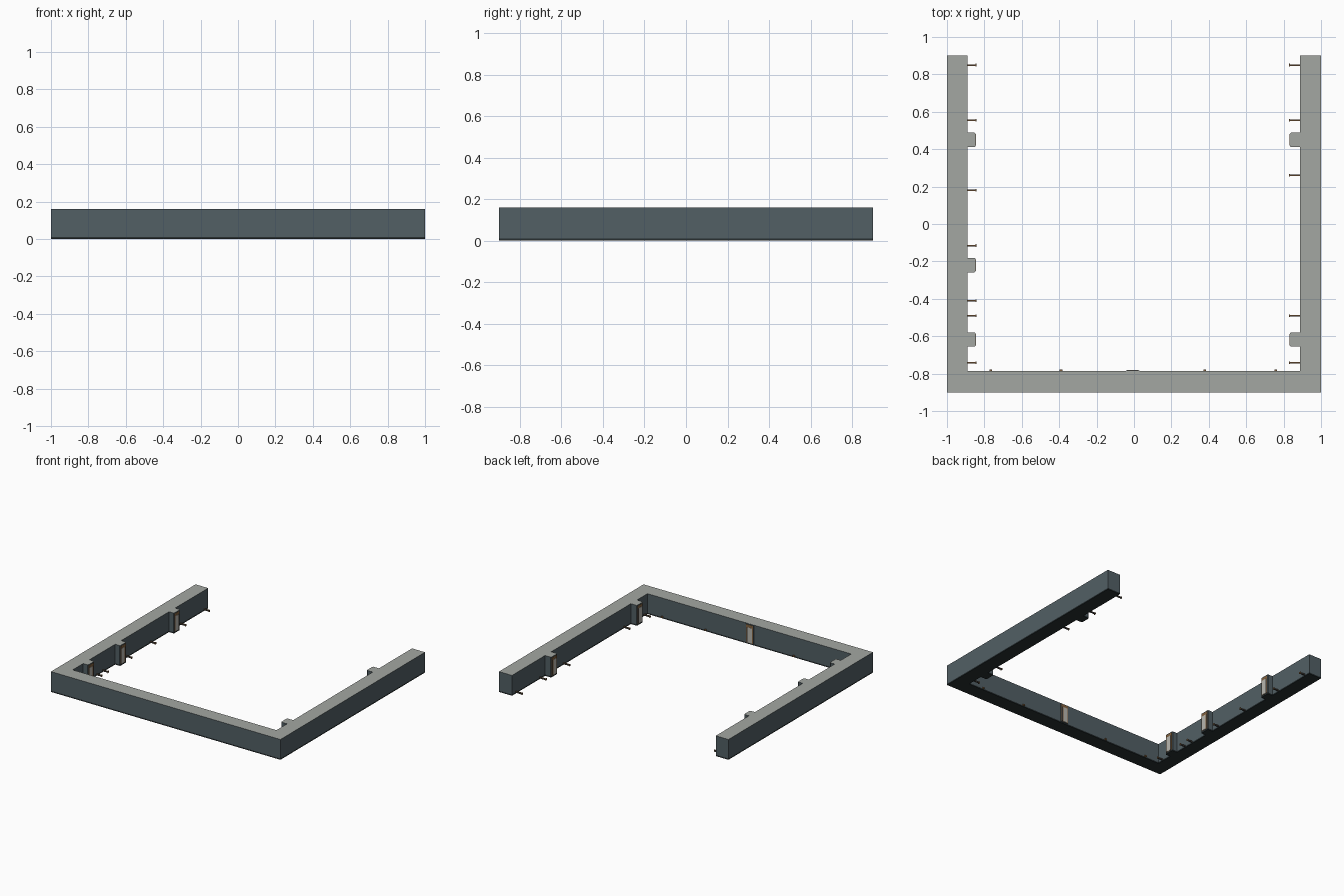
import bpy, bmesh

if "Cube" in bpy.data.objects:
    bpy.data.objects.remove(bpy.data.objects["Cube"])


def material(name, rgb):
    m = bpy.data.materials.new(name)
    m.diffuse_color = (*rgb, 1)
    m.use_nodes = True
    m.node_tree.nodes["Principled BSDF"].inputs["Base Color"].default_value = m.diffuse_color
    return m


SLATE = material("slate wall", (0.085, 0.115, 0.13))
CONCRETE = material("pale concrete", (0.37, 0.39, 0.365))
BASE = material("dark base", (0.02, 0.028, 0.03))
BRONZE = material("bronze", (0.22, 0.12, 0.05))
PANEL = material("pale panel", (0.48, 0.47, 0.43))
STEEL = material("dark steel", (0.045, 0.04, 0.035))

H = 0.16          # wall height
BASE_H = 0.01     # dark band at the foot


def extrude(name, outline, z0, z1, side, top=None, bottom=None):
    """Upright prism from a counter-clockwise outline, coloured by face direction."""
    bm = bmesh.new()
    face = bm.faces.new([bm.verts.new((x, y, z0)) for x, y in outline])
    res = bmesh.ops.extrude_face_region(bm, geom=[face])
    for v in res["geom"]:
        if isinstance(v, bmesh.types.BMVert):
            v.co.z = z1
    bmesh.ops.recalc_face_normals(bm, faces=bm.faces)
    for f in bm.faces:
        f.material_index = 1 if f.normal.z > 0.5 else 2 if f.normal.z < -0.5 else 0
    me = bpy.data.meshes.new(name)
    bm.to_mesh(me)
    bm.free()
    for m in (side, top or side, bottom or side):
        me.materials.append(m)
    ob = bpy.data.objects.new(name, me)
    bpy.context.collection.objects.link(ob)
    return ob


def box(name, x, y, z, mat):
    (x0, x1), (y0, y1) = sorted(x), sorted(y)
    return extrude(name, [(x0, y0), (x1, y0), (x1, y1), (x0, y1)], *z, mat)


def door(name, place, centre, face, out):
    """Thin door plates; place(u, d) turns along/outward ranges into x, y ranges."""
    def plate(part, u0, u1, d, z, mat):
        x, y = place((centre + u0, centre + u1), (face, face + out * d))
        box(name + "_" + part, x, y, z, mat)
    plate("frame", -0.031, 0.031, 0.002, (0.012, 0.153), BRONZE)
    plate("panel", -0.024, 0.014, 0.0035, (0.014, 0.132), PANEL)
    plate("side_slot", 0.017, 0.026, 0.003, (0.014, 0.132), STEEL)


def along_y(u, d):
    return d, u


def along_x(u, d):
    return u, d


# U-shaped wall and its dark foot
u_shape = [(-1, -0.9), (1, -0.9), (1, 0.9), (0.887, 0.9),
           (0.887, -0.787), (-0.89, -0.787), (-0.89, 0.9), (-1, 0.9)]
extrude("wall", u_shape, BASE_H, H, SLATE, CONCRETE, BASE)
extrude("wall_foot", u_shape, 0, BASE_H, BASE)

# Side walls: pillars with doors, and low dividing rails
sides = {
    "left": (-0.89, 1, 0.043, (0.45, -0.22, -0.618),
             (0.85, 0.555, 0.18, -0.115, -0.41, -0.49, -0.742)),
    "right": (0.887, -1, 0.053, (0.45, -0.618),
              (0.85, 0.555, 0.26, -0.49, -0.742)),
}
for side, (wall_x, out, depth, pillars, rails) in sides.items():
    tip = wall_x + out * depth
    c = 0.005
    for i, y in enumerate(pillars, 1):
        outline = [(wall_x, y - 0.038), (tip - out * c, y - 0.038),
                   (tip, y - 0.038 + c), (tip, y + 0.038 - c),
                   (tip - out * c, y + 0.038), (wall_x, y + 0.038)]
        if out < 0:
            outline.reverse()
        extrude(f"{side}_pillar_{i}", outline, BASE_H, H, SLATE, CONCRETE, BASE)
        extrude(f"{side}_pillar_foot_{i}", outline, 0, BASE_H, BASE)
        door(f"{side}_door_{i}", along_y, y, tip, out)
    for i, y in enumerate(rails, 1):
        box(f"{side}_rail_{i}", (wall_x, tip), (y - 0.004, y + 0.004),
            (0.006, 0.016), STEEL)
        box(f"{side}_rail_cap_{i}", (wall_x, tip), (y - 0.003, y + 0.003),
            (0.016, 0.018), BRONZE)
        box(f"{side}_rail_tip_{i}", (tip, tip + out * 0.004),
            (y - 0.007, y + 0.007), (0.004, 0.019), BRONZE)

# Front wall, inner side: shallow door bay and small floor studs
box("centre_bay", (-0.042, 0.03), (-0.787, -0.783), (BASE_H, 0.158), SLATE)
door("centre_door", along_x, -0.006, -0.783, 1)
for i, x in enumerate((-0.765, -0.39, 0.378, 0.757), 1):
    box(f"floor_stud_{i}", (x - 0.007, x + 0.007), (-0.787, -0.777),
        (0.006, 0.018), BRONZE)
